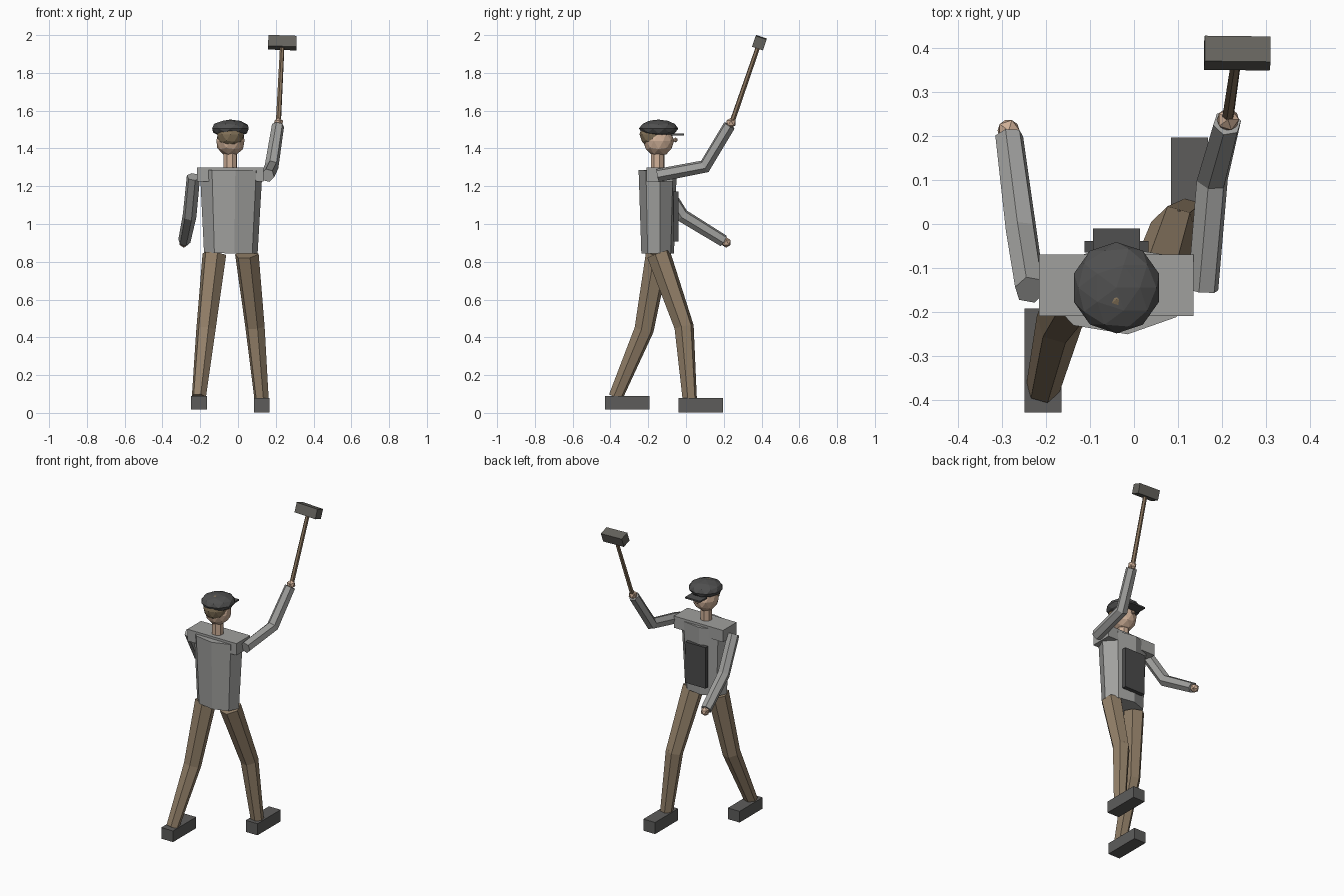
import bpy, bmesh, math
from mathutils import Vector, Matrix

cube = bpy.data.objects.get("Cube")
if cube:
    bpy.data.objects.remove(cube, do_unlink=True)


def make_material(name, rgb):
    mat = bpy.data.materials.new(name)
    mat.use_nodes = True
    color = (*rgb, 1.0)
    mat.diffuse_color = color
    mat.node_tree.nodes["Principled BSDF"].inputs["Base Color"].default_value = color
    return mat


SHIRT = make_material("grey shirt", (0.35, 0.35, 0.34))
TROUSERS = make_material("brown trousers", (0.29, 0.215, 0.14))
SKIN = make_material("skin", (0.62, 0.43, 0.31))
HAIR = make_material("brown hair", (0.23, 0.17, 0.1))
CAP = make_material("dark cap", (0.08, 0.08, 0.08))
APRON = make_material("dark apron", (0.07, 0.07, 0.07))
BOOT = make_material("boot grey", (0.11, 0.108, 0.105))
STEEL = make_material("hammer metal", (0.13, 0.125, 0.11))
WOOD = make_material("handle wood", (0.25, 0.175, 0.11))


def finish(name, bm, mat):
    bmesh.ops.recalc_face_normals(bm, faces=bm.faces)
    mesh = bpy.data.meshes.new(name)
    bm.to_mesh(mesh)
    bm.free()
    mesh.materials.append(mat)
    obj = bpy.data.objects.new(name, mesh)
    bpy.context.collection.objects.link(obj)
    return obj


def box(name, center, size, mat, rotation=None):
    bm = bmesh.new()
    bmesh.ops.create_cube(bm, size=1)
    turn = rotation or Matrix.Identity(4)
    bm.transform(Matrix.Translation(center) @ turn @ Matrix.Diagonal((*size, 1)))
    return finish(name, bm, mat)


def ball(name, center, radii, mat, detail=2):
    bm = bmesh.new()
    bmesh.ops.create_icosphere(bm, subdivisions=detail, radius=1)
    bm.transform(Matrix.Translation(center) @ Matrix.Diagonal((*radii, 1)))
    return finish(name, bm, mat)


def tube(name, points, radii, mat, sides=6, squash=1.0, phase=15):
    """Faceted limb through the points, with mitred joints and closed ends."""
    points = [Vector(p) for p in points]
    bm = bmesh.new()
    rings = []
    for i, (p, r) in enumerate(zip(points, radii)):
        before = (p - points[i - 1]).normalized() if i else Vector()
        after = (points[i + 1] - p).normalized() if i + 1 < len(points) else Vector()
        axis = (before + after).normalized()
        u = (Vector((1, 0, 0)) - axis * axis.x).normalized()
        v = axis.cross(u)
        ring = []
        for k in range(sides):
            a = math.tau * k / sides + math.radians(phase)
            ring.append(bm.verts.new(p + r * (u * math.cos(a) + v * squash * math.sin(a))))
        rings.append(ring)
    for low, high in zip(rings, rings[1:]):
        for k in range(sides):
            n = (k + 1) % sides
            bm.faces.new((low[k], low[n], high[n], high[k]))
    bm.faces.new(rings[0][::-1])
    bm.faces.new(rings[-1])
    return finish(name, bm, mat)


# Torso, shoulders and apron
tube("torso", [(-0.038, -0.15, 0.845), (-0.036, -0.15, 1.285)], [0.143, 0.167],
     SHIRT, sides=8, squash=0.61, phase=7.5)
box("shoulders", (-0.04, -0.14, 1.262), (0.352, 0.14, 0.076), SHIRT)
box("apron", (-0.04, -0.052, 1.04), (0.145, 0.026, 0.265), APRON)

# Head, hair and flat cap
tube("neck", [(-0.04, -0.15, 1.27), (-0.04, -0.15, 1.39)], [0.037, 0.037], SKIN, sides=8)
ball("head", (-0.04, -0.145, 1.44), (0.078, 0.082, 0.083), SKIN)
ball("hair", (-0.04, -0.172, 1.475), (0.074, 0.074, 0.076), HAIR)
ball("nose", (-0.04, -0.056, 1.445), (0.013, 0.013, 0.013), SKIN, 1)
ball("cap", (-0.04, -0.145, 1.505), (0.102, 0.104, 0.048), CAP)
box("cap_visor", (-0.04, -0.045, 1.474), (0.107, 0.07, 0.01), CAP)

# Arms: the left one raised, the right one held forward
ARMS = {
    "left": [(0.157, -0.15, 1.257), (0.178, 0.1, 1.305), (0.212, 0.23, 1.522)],
    "right": [(-0.236, -0.15, 1.25), (-0.256, -0.02, 1.045), (-0.284, 0.2, 0.91)],
}
for side, path in ARMS.items():
    tube(side + "_arm", path, [0.036, 0.037, 0.033], SHIRT)
    reach = (Vector(path[2]) - Vector(path[1])).normalized()
    ball(side + "_hand", Vector(path[2]) + reach * 0.015, (0.028,) * 3, SKIN, 1)

# Legs in mid stride, with boots
LEGS = {
    "left": [(0.047, -0.145, 0.84), (0.09, -0.01, 0.455), (0.125, 0.02, 0.07)],
    "right": [(-0.125, -0.15, 0.84), (-0.17, -0.222, 0.44), (-0.207, -0.372, 0.085)],
}
for side, path in LEGS.items():
    tube(side + "_leg", path, [0.065, 0.053, 0.039], TROUSERS)
    ball(side + "_knee", path[1], (0.049,) * 3, TROUSERS, 1)
box("left_boot", (0.126, 0.078, 0.04), (0.084, 0.237, 0.075), BOOT)
box("right_boot", (-0.207, -0.311, 0.054), (0.084, 0.237, 0.072), BOOT)

# Sledgehammer in the raised hand
grip, top = Vector((0.213, 0.237, 1.52)), Vector((0.235, 0.389, 1.96))
tube("hammer_handle", [grip, top], [0.014, 0.012], WOOD)
lean = Matrix.Rotation(math.radians(-19), 4, "X") @ Matrix.Rotation(math.radians(2), 4, "Y")
box("hammer_head", top, (0.15, 0.061, 0.061), STEEL, lean)
